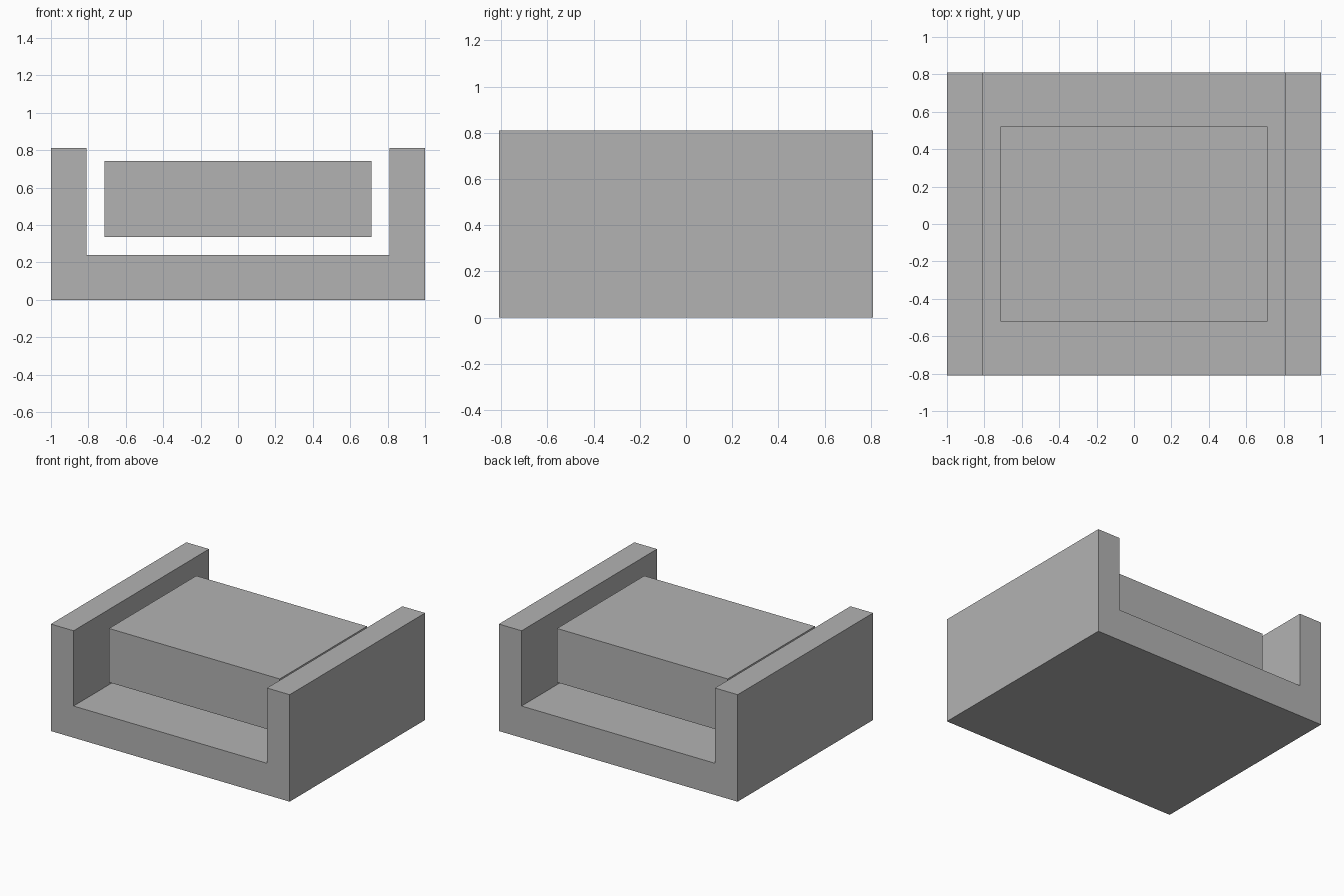
import bpy
import bmesh

if "Cube" in bpy.data.objects:
    bpy.data.objects.remove(bpy.data.objects["Cube"])

grey = bpy.data.materials.new("plain grey")
grey.diffuse_color = (0.45, 0.45, 0.45, 1.0)
grey.use_nodes = True
grey.node_tree.nodes["Principled BSDF"].inputs["Base Color"].default_value = grey.diffuse_color


def extrude_profile(name, profile, y0, y1):
    """Extrude an x-z outline along y into a closed solid."""
    bm = bmesh.new()
    face = bm.faces.new([bm.verts.new((x, y0, z)) for x, z in profile])
    result = bmesh.ops.extrude_face_region(bm, geom=[face], use_keep_orig=True)
    moved = [g for g in result["geom"] if isinstance(g, bmesh.types.BMVert)]
    bmesh.ops.translate(bm, verts=moved, vec=(0, y1 - y0, 0))
    bmesh.ops.recalc_face_normals(bm, faces=bm.faces[:])
    mesh = bpy.data.meshes.new(name)
    bm.to_mesh(mesh)
    bm.free()
    mesh.materials.append(grey)
    obj = bpy.data.objects.new(name, mesh)
    bpy.context.collection.objects.link(obj)
    return obj


# U-shaped cradle: floor with two side walls, mirrored half outline
half = [(1.0, 0.0), (1.0, 0.81), (0.81, 0.81), (0.81, 0.24)]
outline = half + [(-x, z) for x, z in reversed(half)]
extrude_profile("cradle", outline, -0.81, 0.81)

# Block floating between the walls
w, z0, z1 = 0.715, 0.335, 0.743
extrude_profile("floating_block", [(-w, z0), (w, z0), (w, z1), (-w, z1)], -0.522, 0.522)
